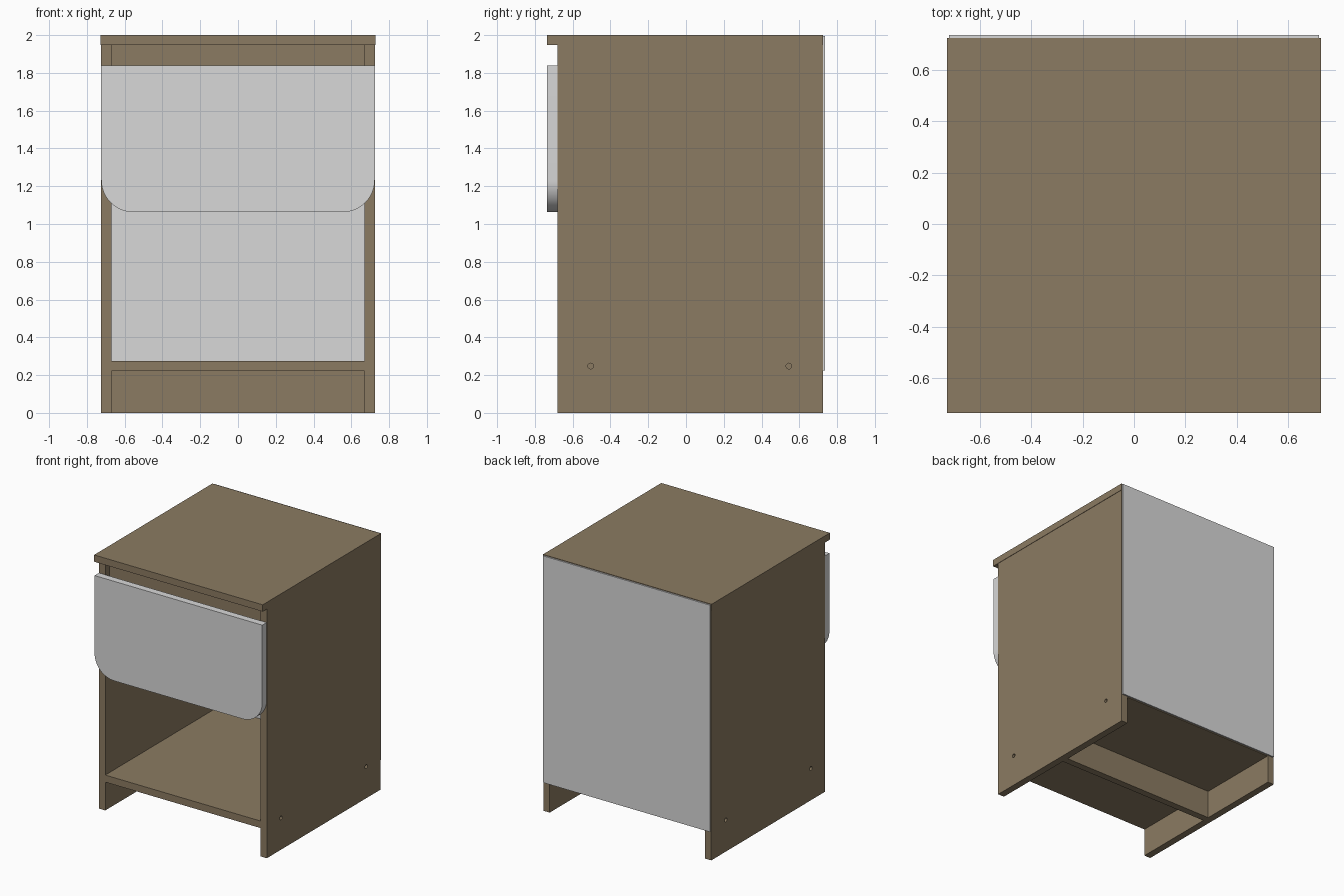
import bpy, bmesh, math

if "Cube" in bpy.data.objects:
    bpy.data.objects.remove(bpy.data.objects["Cube"])


def material(name, rgb):
    m = bpy.data.materials.new(name)
    m.diffuse_color = (*rgb, 1.0)
    m.use_nodes = True
    m.node_tree.nodes["Principled BSDF"].inputs["Base Color"].default_value = m.diffuse_color
    return m


wood = material("brown wood", (0.26, 0.198, 0.122))
grey = material("light grey board", (0.69, 0.69, 0.69))


def finish(name, bm, mat):
    bmesh.ops.recalc_face_normals(bm, faces=bm.faces[:])
    me = bpy.data.meshes.new(name)
    bm.to_mesh(me)
    bm.free()
    if mat:
        me.materials.append(mat)
    ob = bpy.data.objects.new(name, me)
    bpy.context.collection.objects.link(ob)
    return ob


def board(name, x, y, z, mat):
    """Box from (min, max) ranges."""
    bm = bmesh.new()
    bmesh.ops.create_cube(bm, size=1.0)
    for v in bm.verts:
        v.co = [r[0] if c < 0 else r[1] for c, r in zip(v.co, (x, y, z))]
    return finish(name, bm, mat)


# Carcass
board("top_panel", (-0.728, 0.728), (-0.735, 0.724), (1.947, 2.0), wood)
board("bottom_shelf", (-0.67, 0.67), (-0.68, 0.72), (0.221, 0.276), wood)
board("plinth", (-0.67, 0.67), (-0.01, 0.045), (0.0, 0.221), wood)
board("front_rail", (-0.67, 0.67), (-0.63, -0.575), (1.78, 1.947), wood)
board("back_panel", (-0.72, 0.72), (0.724, 0.735), (0.225, 1.995), grey)

# Side panels with shallow fixing holes
for side, label in ((-1, "left"), (1, "right")):
    panel = board(label + "_side", sorted((side * 0.67, side * 0.725)),
                  (-0.68, 0.724), (0.0, 1.947), wood)
    bm = bmesh.new()
    for y in (-0.505, 0.545):
        new = bmesh.ops.create_cone(bm, cap_ends=True, segments=20,
                                    radius1=0.015, radius2=0.015, depth=0.06)["verts"]
        for v in new:
            a, b, c = v.co
            v.co = (side * 0.725 + c, y + a, 0.248 + b)
    cutter = finish(label + "_hole_cutter", bm, None)
    cutter.hide_render = True
    cutter.hide_viewport = True
    mod = panel.modifiers.new("holes", 'BOOLEAN')
    mod.operation = 'DIFFERENCE'
    mod.solver = 'EXACT'
    mod.object = cutter

# Drawer front with rounded lower corners
R, W, Z0, Z1 = 0.17, 0.724, 1.063, 1.84
outline = [(-W, Z1)]
for cx, start in ((-W + R, 180), (W - R, 270)):
    for i in range(17):
        a = math.radians(start + 90 * i / 16)
        outline.append((cx + R * math.cos(a), Z0 + R + R * math.sin(a)))
outline.append((W, Z1))
bm = bmesh.new()
face = bm.faces.new([bm.verts.new((x, -0.735, z)) for x, z in outline])
out = bmesh.ops.extrude_face_region(bm, geom=[face])["geom"]
bmesh.ops.translate(bm, vec=(0, 0.054, 0),
                    verts=[g for g in out if isinstance(g, bmesh.types.BMVert)])
front = finish("drawer_front", bm, grey)
bpy.context.view_layer.objects.active = front
front.select_set(True)
bpy.ops.object.shade_smooth_by_angle(angle=math.radians(30))

# Drawer box behind the front
for side, label in ((-1, "left"), (1, "right")):
    board("drawer_side_" + label, sorted((side * 0.6, side * 0.65)),
          (-0.681, 0.62), (1.16, 1.7), wood)
board("drawer_back", (-0.6, 0.6), (0.57, 0.62), (1.16, 1.7), wood)
board("drawer_base", (-0.6, 0.6), (-0.681, 0.57), (1.17, 1.185), grey)
